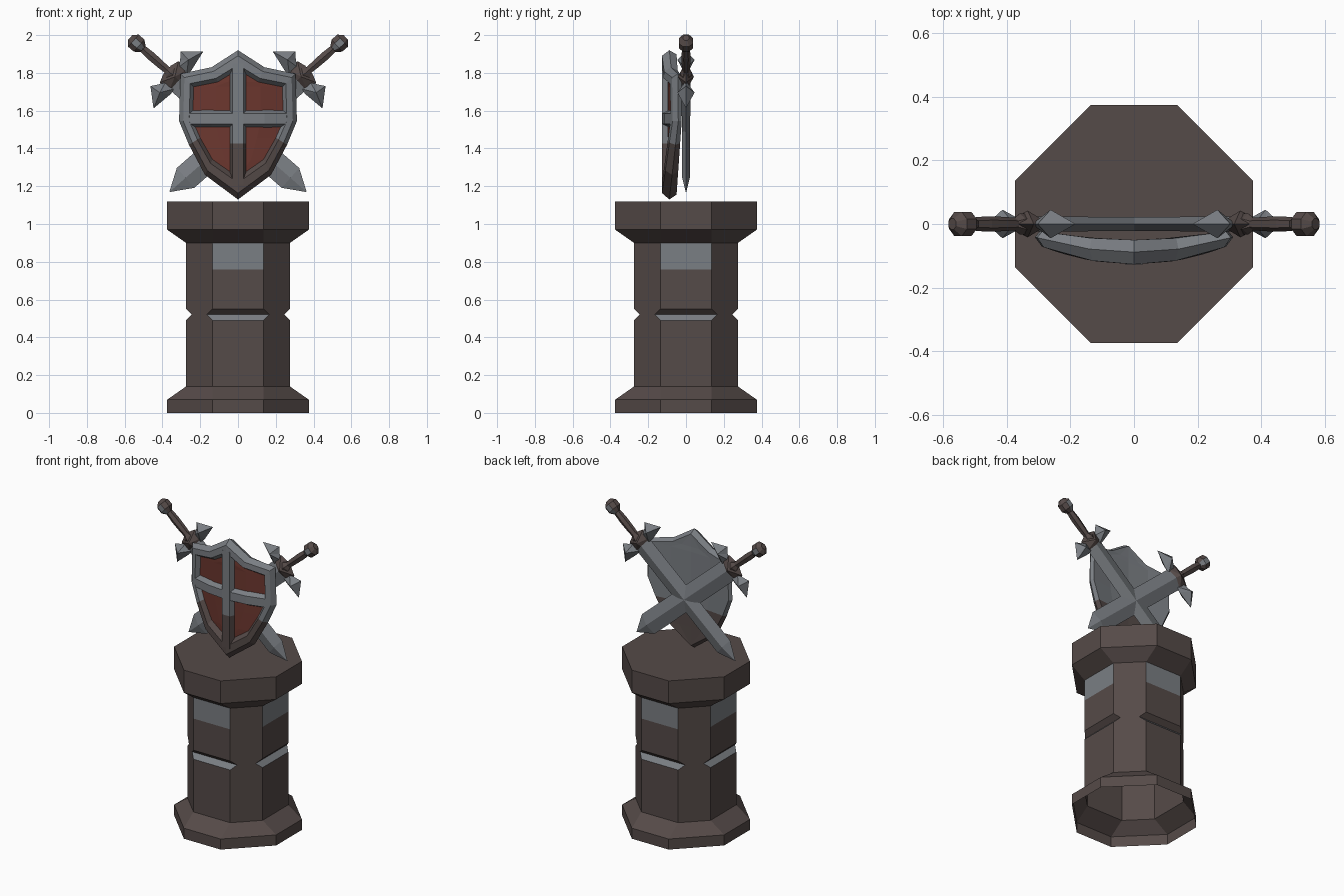
import bpy, bmesh, math
from mathutils import Vector

if "Cube" in bpy.data.objects:
    bpy.data.objects.remove(bpy.data.objects["Cube"])


def material(name, rgb):
    m = bpy.data.materials.new(name)
    m.diffuse_color = (*rgb, 1)
    m.use_nodes = True
    m.node_tree.nodes["Principled BSDF"].inputs["Base Color"].default_value = m.diffuse_color
    return m


BROWN = material("dark brown", (0.091, 0.069, 0.065))
GREY = material("steel grey", (0.195, 0.209, 0.228))
RED = material("dull red", (0.150, 0.038, 0.028))


def make(name, verts, faces, mats, rule=None, fix=True):
    """Build a flat shaded object; rule(centre, normal, index) picks the material."""
    bm = bmesh.new()
    vs = [bm.verts.new(v) for v in verts]
    for f in faces:
        bm.faces.new([vs[i] for i in f])
    bmesh.ops.remove_doubles(bm, verts=bm.verts, dist=0.0005)
    if fix:
        bmesh.ops.recalc_face_normals(bm, faces=bm.faces)
    bm.normal_update()
    if rule:
        for f in bm.faces:
            f.material_index = rule(f.calc_center_median(), f.normal)
    me = bpy.data.meshes.new(name)
    bm.to_mesh(me)
    bm.free()
    for m in mats:
        me.materials.append(m)
    ob = bpy.data.objects.new(name, me)
    bpy.context.collection.objects.link(ob)
    return ob


def loft(rings, caps=(True, True)):
    """Join closed rings of equal length."""
    n = len(rings[0])
    verts = [p for r in rings for p in r]
    faces = [(k * n + i, k * n + (i + 1) % n, (k + 1) * n + (i + 1) % n, (k + 1) * n + i)
             for k in range(len(rings) - 1) for i in range(n)]
    if caps[0]:
        faces.append(tuple(range(n))[::-1])
    if caps[1]:
        faces.append(tuple(range((len(rings) - 1) * n, len(rings) * n)))
    return verts, faces


# Pedestal: octagonal column, open underneath, V grooves on the four main sides
def octagon(z, a, h=0.135):
    return [(h, -a, z), (a, -h, z), (a, h, z), (h, a, z),
            (-h, a, z), (-a, h, z), (-a, -h, z), (-h, -a, z)]


levels = [(0, .375), (.07, .375), (.14, .275), (.49, .275), (.52, .245, .165),
          (.55, .275), (.76, .275), (.90, .275), (.97, .375), (1.12, .375)]


def pedestal_rule(c, n):
    main_side = min(abs(c.x), abs(c.y)) < 0.01
    return int(main_side and (.49 < c.z < .52 or .76 < c.z < .90))


v, f = loft([octagon(*l) for l in levels], (False, True))
make("pedestal", v, f, [BROWN, GREY], pedestal_rule, fix=False)

# Shield outline (right half, top to bottom) and its curved front and back
HALF = [(0, 1.92), (.14, 1.83), (.305, 1.795), (.312, 1.545), (.26, 1.42), (.175, 1.26), (0, 1.13)]
ZC = 1.55


def front_y(x):
    return -0.127 + 0.06 * (x / 0.3) ** 2


def back_y(x):
    return -0.05 + 0.028 * (x / 0.3) ** 2


def mid_y(x):
    return (front_y(x) + back_y(x)) / 2


def recess_y(x):
    return front_y(x) + 0.032


def half_loop(sx, sz):
    return [(x * sx, ZC + (z - ZC) * sz) for x, z in HALF]


def full_loop(sx, sz, depth):
    h = half_loop(sx, sz)
    pts = h + [(-x, z) for x, z in h[-2:0:-1]]
    return [(x, depth(x), z) for x, z in pts]


def panel(sx, sz, depth):
    """Curved plate filling the outline, in rows."""
    verts, faces = [], []
    for x, z in half_loop(sx, sz):
        verts += [(x * k, depth(x * k), z) for k in (-1, -.5, 0, .5, 1)]
    rows = len(HALF)
    for r in range(rows - 1):
        for k in range(4):
            a, b, c, d = r * 5 + k, r * 5 + k + 1, r * 5 + k + 6, r * 5 + k + 5
            if r == 0:
                verts_top = 2
                faces.append((verts_top, c, d))
            elif r == rows - 2:
                faces.append((a, b, r * 5 + 7))
            else:
                faces.append((a, b, c, d))
    return verts, faces


def shield_rule(c, n):
    return int(c.z > 1.425)


v, f = loft([full_loop(.95, .94, back_y), full_loop(1, 1, mid_y), full_loop(.93, .92, front_y),
             full_loop(.83, .79, front_y), full_loop(.77, .72, recess_y)], (False, False))
make("shield_rim", v, [q[::-1] for q in f], [BROWN, GREY], shield_rule, fix=False)
v, f = panel(.95, .94, back_y)
make("shield_back", v, f, [BROWN, GREY], shield_rule, fix=False)
v, f = panel(.775, .725, recess_y)
make("shield_field", v, [q[::-1] for q in f], [RED], fix=False)


# Shield cross bars with sloping sides
def upright_ring(z):
    return [(-.042, recess_y(0), z), (-.028, front_y(0), z), (.028, front_y(0), z), (.042, recess_y(0), z)]


def cross_ring(x):
    return [(x, recess_y(x) + .005, 1.51), (x, front_y(x), 1.53),
            (x, front_y(x), 1.585), (x, recess_y(x) + .005, 1.605)]


v, f = loft([upright_ring(z) for z in (1.21, 1.425, 1.85)])
make("shield_upright_bar", v, f, [BROWN, GREY], shield_rule)
v, f = loft([cross_ring(x) for x in (-.265, -.14, 0, .14, .265)])
make("shield_cross_bar", v, f, [GREY])

# Swords: s runs from pommel to tip, b across, y is depth
LEN = 1.193
U = Vector((.753, 0, -.658))
N = Vector((.658, 0, .753))
G = 0.294


def sword(side, label):
    def P(s, b, y):
        p = Vector((-.537, 0, 1.956)) + U * s + N * b
        return (p.x * side, y, p.z)

    def gem(name, outline, apex, mats):
        """Flat outline with a raised point on both sides."""
        n = len(outline)
        verts = [P(G + a, b, 0) for a, b in outline]
        verts += [P(G + apex[0], apex[1], y) for y in (-apex[2], apex[2])]
        faces = [(i, (i + 1) % n, n + k) for i in range(n) for k in (0, 1)]
        make(name, verts, faces, mats)

    # Blade: diamond section narrowing to a point
    def diamond(s, w, t):
        return [P(s, -w, 0), P(s, 0, -t), P(s, w, 0), P(s, 0, t)]
    v, f = loft([diamond(G - .01, .07, .024), diamond(LEN - .111, .07, .02), diamond(LEN, .002, .002)])
    make(label + "_blade", v, f, [GREY])

    # Guard: swept arrowheads around a brown centre
    for k in (1, -1):
        gem(label + "_guard_point", [(0, .2 * k), (-.09, .122 * k), (-.062, .085 * k), (-.045, .045 * k),
                                     (.018, .045 * k), (.018, .086 * k)], (-.03, .115 * k, .045), [GREY])
    gem(label + "_guard_centre", [(-.08, -.03), (-.065, -.075), (.0, -.075), (.04, 0), (.0, .075),
                                  (-.065, .075), (-.08, .03)], (-.025, 0, .042), [BROWN])

    # Grip and pommel: turned six and eight sided forms
    def ring(s, r, n):
        return [P(s, r * math.cos(2 * math.pi * (i + .5) / n), .9 * r * math.sin(2 * math.pi * (i + .5) / n))
                for i in range(n)]
    v, f = loft([ring(s, r, 6) for s, r in ((.03, .022), (.10, .027), (.17, .025), (.215, .022), (.235, .036), (.27, .036))])
    make(label + "_grip", v, f, [BROWN])
    v, f = loft([ring(s, r, 8) for s, r in ((-.046, .02), (-.022, .046), (.018, .046), (.046, .022))])
    make(label + "_pommel", v, f, [BROWN, GREY], lambda c, n: int(abs(n.y) > .8))


sword(1, "left_sword")
sword(-1, "right_sword")
